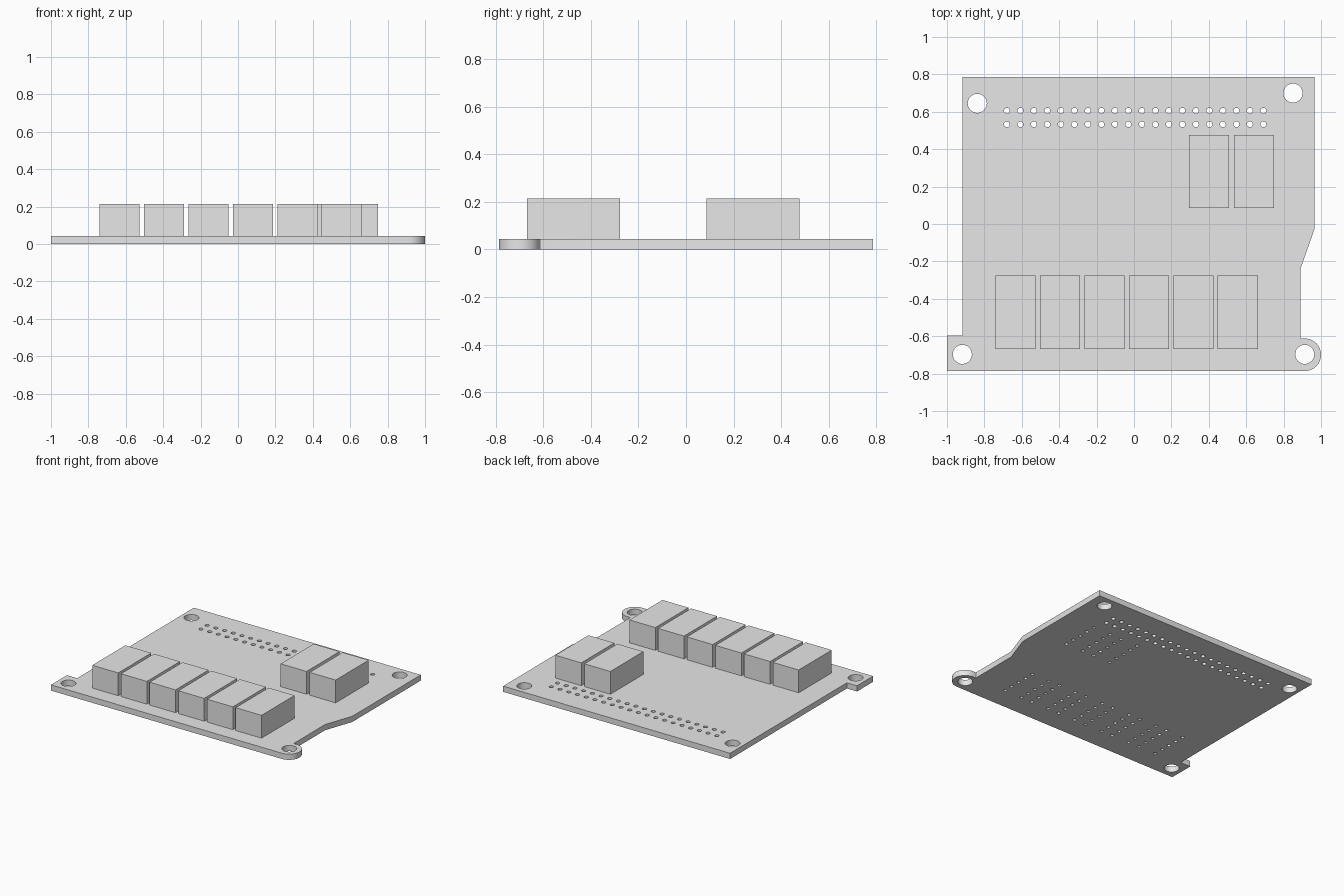
import bpy
import bmesh
from math import cos, sin, pi

THICK = 0.043        # board thickness
TOP = 0.214          # top of the display blocks
PITCH = 0.0722       # pin spacing
BLOCK = (0.215, 0.391)

cube = bpy.data.objects.get("Cube")
if cube:
    bpy.data.objects.remove(cube, do_unlink=True)

grey = bpy.data.materials.new("plain grey")
grey.use_nodes = True
grey.diffuse_color = (0.8, 0.8, 0.8, 1)
grey.node_tree.nodes["Principled BSDF"].inputs["Base Color"].default_value = (0.8, 0.8, 0.8, 1)


def arc(cx, cy, r, start, end, n):
    """Points along an arc, both ends included."""
    angles = [start + (end - start) * i / n for i in range(n + 1)]
    return [(cx + r * cos(a), cy + r * sin(a)) for a in angles]


def add_loop(curve, points):
    """Closed straight-edged loop; loops inside the outline become holes."""
    spline = curve.splines.new('POLY')
    spline.points.add(len(points) - 1)
    for p, (x, y) in zip(spline.points, points):
        p.co = (x, y, 0, 1)
    spline.use_cyclic_u = True


def add_hole(curve, x, y, r, n):
    add_loop(curve, arc(x, y, r, 0, 2 * pi, n)[:-1])


def add_object(name, mesh):
    obj = bpy.data.objects.new(name, mesh)
    bpy.context.collection.objects.link(obj)
    mesh.materials.clear()
    mesh.materials.append(grey)
    return obj


# Display block positions: a row of six in front, a pair at the back
blocks = [("front_display", -0.633 + 0.2376 * i, -0.472) for i in range(6)]
blocks += [("rear_display", x, 0.281) for x in (0.401, 0.642)]

# Board outline with a square tab, a rounded ear and a slanted step
curve = bpy.data.curves.new("board_profile", 'CURVE')
curve.dimensions = '2D'
curve.fill_mode = 'BOTH'
curve.extrude = THICK / 2
outline = [(-0.916, 0.786), (-0.916, -0.597), (-1.0, -0.597), (-1.0, -0.786)]
outline += arc(0.913, -0.699, 0.087, -pi / 2, pi / 2, 24)
outline += [(0.89, -0.612), (0.89, -0.24), (0.965, -0.027), (0.965, 0.786)]
add_loop(curve, outline)

# Mounting holes
for x, y in ((-0.838, 0.645), (0.85, 0.70), (-0.918, -0.697), (0.913, -0.697)):
    add_hole(curve, x, y, 0.051, 32)

# Long double row of header holes
for i in range(20):
    for y in (0.533, 0.606):
        add_hole(curve, -0.68 + PITCH * i, y, 0.0155, 16)

# Pin holes under each display: two columns of five
for _, bx, by in blocks:
    for side in (-1, 1):
        for j in range(-2, 3):
            add_hole(curve, bx + side * PITCH, by + j * PITCH, 0.0125, 12)

# Turn the filled profile into a welded solid
profile = bpy.data.objects.new("board_profile", curve)
bpy.context.collection.objects.link(profile)
graph = bpy.context.evaluated_depsgraph_get()
mesh = bpy.data.meshes.new_from_object(profile.evaluated_get(graph))
bpy.data.objects.remove(profile, do_unlink=True)
bm = bmesh.new()
bm.from_mesh(mesh)
bmesh.ops.translate(bm, verts=bm.verts, vec=(0, 0, THICK / 2))
bmesh.ops.remove_doubles(bm, verts=bm.verts, dist=0.0002)
bmesh.ops.recalc_face_normals(bm, faces=bm.faces)
bm.to_mesh(mesh)
bm.free()
board = add_object("circuit_board", mesh)
bpy.ops.object.select_all(action='DESELECT')
board.select_set(True)
bpy.context.view_layer.objects.active = board
bpy.ops.object.shade_smooth_by_angle(angle=pi / 6)

# Display blocks standing on the board
for i, (name, x, y) in enumerate(blocks):
    bm = bmesh.new()
    bmesh.ops.create_cube(bm, size=1)
    bmesh.ops.scale(bm, verts=bm.verts, vec=(*BLOCK, TOP - THICK))
    block_mesh = bpy.data.meshes.new(name)
    bm.to_mesh(block_mesh)
    bm.free()
    block = add_object(f"{name}_{i + 1}", block_mesh)
    block.location = (x, y, (TOP + THICK) / 2)
